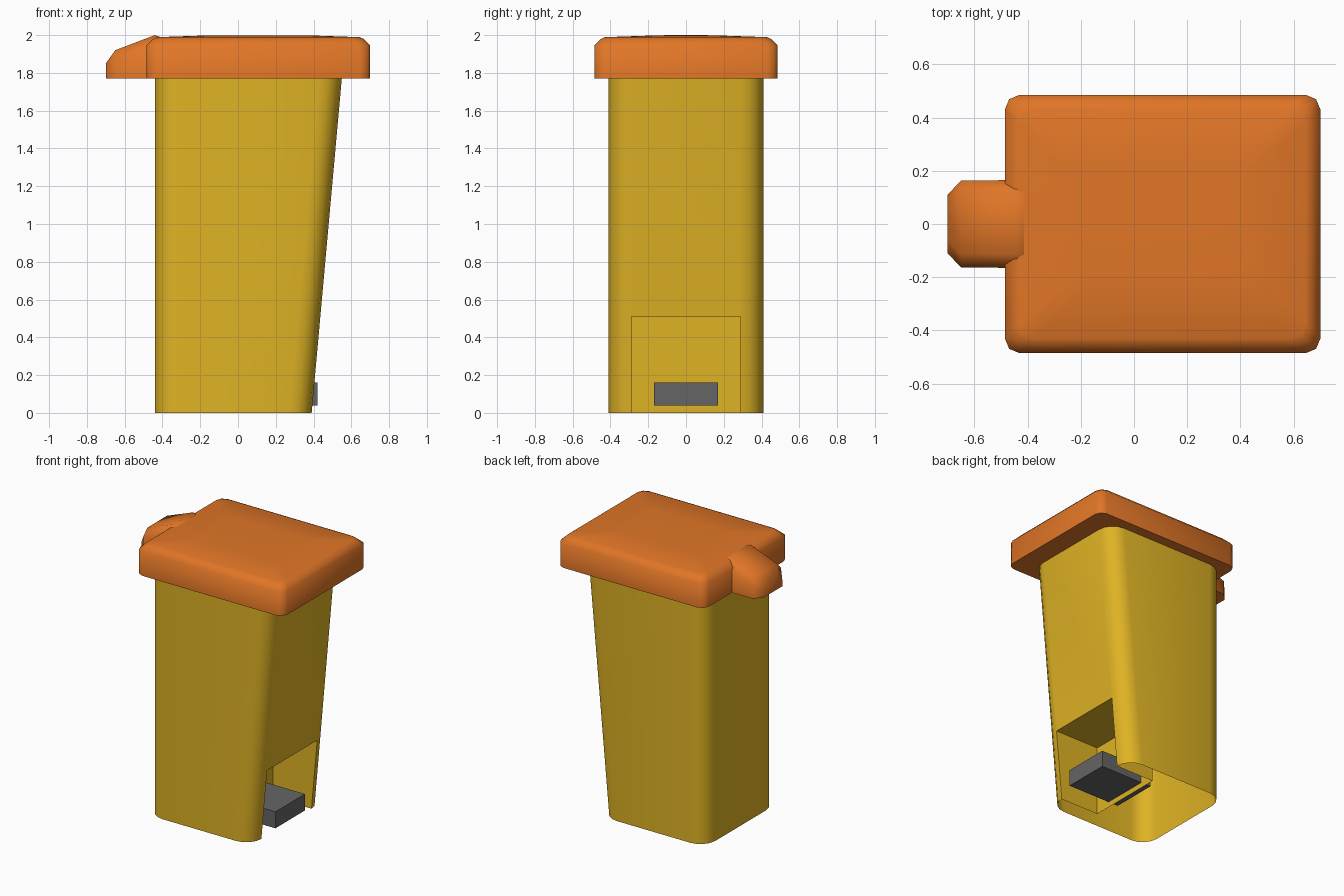
import bpy, bmesh, math

if "Cube" in bpy.data.objects:
    bpy.data.objects.remove(bpy.data.objects["Cube"])


def material(name, rgb):
    m = bpy.data.materials.new(name)
    m.diffuse_color = (*rgb, 1)
    m.use_nodes = True
    m.node_tree.nodes["Principled BSDF"].inputs["Base Color"].default_value = m.diffuse_color
    return m


YELLOW = material("bin_yellow", (0.74, 0.45, 0.018))
ORANGE = material("lid_orange", (0.75, 0.18, 0.02))
GREY = material("pedal_grey", (0.13, 0.13, 0.13))


def rounded_rect(x0, x1, half_y, r, z, seg):
    """Counter-clockwise rounded rectangle at height z."""
    pts = []
    corners = ((x1 - r, half_y - r), (x0 + r, half_y - r),
               (x0 + r, r - half_y), (x1 - r, r - half_y))
    for i, (cx, cy) in enumerate(corners):
        for k in range(seg + 1):
            a = math.pi / 2 * (i + k / seg)
            pts.append((cx + r * math.cos(a), cy + r * math.sin(a), z))
    return pts


def loft(name, rings, mat):
    """Closed solid skinned through a list of equal-length rings."""
    bm = bmesh.new()
    loops = [[bm.verts.new(p) for p in ring] for ring in rings]
    n = len(loops[0])
    for a, b in zip(loops, loops[1:]):
        for i in range(n):
            j = (i + 1) % n
            bm.faces.new((a[i], a[j], b[j], b[i]))
    bm.faces.new(loops[0][::-1])
    bm.faces.new(loops[-1])
    bmesh.ops.recalc_face_normals(bm, faces=bm.faces)
    me = bpy.data.meshes.new(name)
    bm.to_mesh(me)
    bm.free()
    ob = bpy.data.objects.new(name, me)
    bpy.context.collection.objects.link(ob)
    me.materials.append(mat)
    return ob


def box(name, x0, x1, half_y, z0, z1, mat):
    return loft(name, [[(x0, -half_y, z), (x1, -half_y, z),
                        (x1, half_y, z), (x0, half_y, z)] for z in (z0, z1)], mat)


def activate(ob):
    bpy.ops.object.select_all(action='DESELECT')
    ob.select_set(True)
    bpy.context.view_layer.objects.active = ob


def smooth(ob, angle):
    activate(ob)
    bpy.ops.object.shade_smooth_by_angle(angle=math.radians(angle))


# Tapered body
body = loft("bin_body", [rounded_rect(-0.44, 0.39, 0.41, 0.12, 0, 4),
                         rounded_rect(-0.44, 0.55, 0.41, 0.12, 1.775, 4)], YELLOW)

# Pedal recess cut into the body
cutter = box("recess_cutter", 0.08, 0.8, 0.288, -0.1, 0.51, YELLOW)
cutter.hide_render = True
mod = body.modifiers.new("recess", 'BOOLEAN')
mod.operation = 'DIFFERENCE'
mod.solver = 'EXACT'
mod.object = cutter
activate(body)
bpy.ops.object.modifier_apply(modifier=mod.name)
bpy.data.objects.remove(cutter)

# The body is an open shell: remove its top and bottom caps
bm = bmesh.new()
bm.from_mesh(body.data)
caps = [f for f in bm.faces
        if all(v.co.z < 0.001 for v in f.verts) or all(v.co.z > 1.77 for v in f.verts)]
bmesh.ops.delete(bm, geom=caps, context='FACES')
bm.to_mesh(body.data)
bm.free()
smooth(body, 40)

# Lid with softened rim and slightly domed top: (inset, height)
LID = ((0, 1.77), (0, 1.945), (0.035, 1.98), (0.055, 1.989), (0.28, 1.997))
lid = loft("lid", [rounded_rect(-0.485 + i, 0.70 - i, 0.485 - i, 0.055, z, 2)
                   for i, z in LID], ORANGE)
smooth(lid, 60)

# Lid grip at the hinge side: (x, half width, top height)
GRIP = ((-0.70, 0.11, 1.85), (-0.65, 0.163, 1.92), (-0.44, 0.165, 2.0), (-0.40, 0.165, 1.985))
grip = loft("lid_grip", [[(x, -w, 1.77), (x, w, 1.77), (x, w, t - 0.05),
                          (x, w - 0.05, t), (x, 0.05 - w, t), (x, -w, t - 0.05)]
                         for x, w, t in GRIP], ORANGE)
smooth(grip, 60)

# Foot pedal
box("foot_pedal", 0.0, 0.42, 0.17, 0.04, 0.16, GREY)
